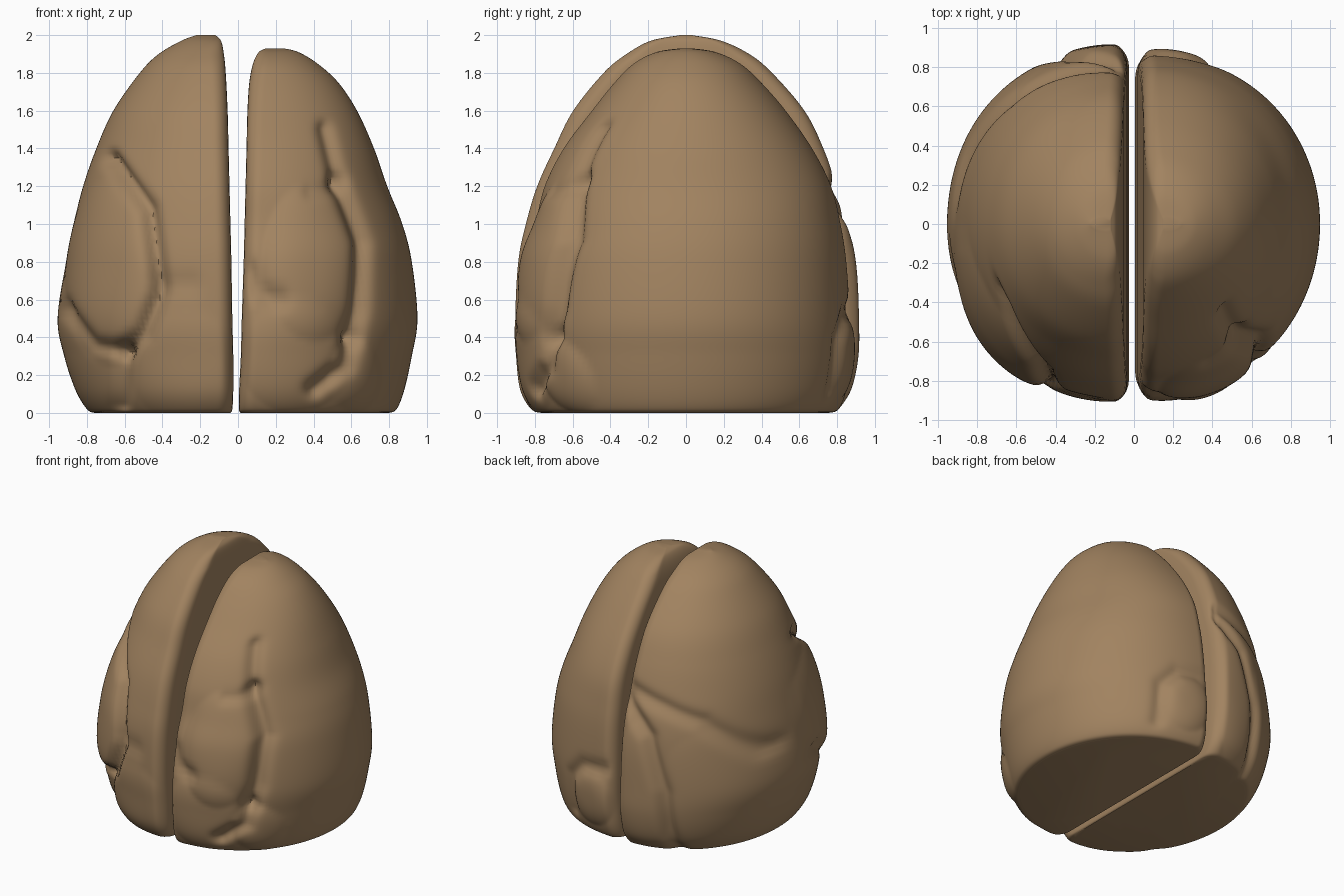
import bpy, bmesh, math
from mathutils import Vector

if "Cube" in bpy.data.objects:
    bpy.data.objects.remove(bpy.data.objects["Cube"])

stone = bpy.data.materials.new("brown stone")
stone.diffuse_color = (0.36, 0.228, 0.118, 1)
stone.use_nodes = True
stone.node_tree.nodes["Principled BSDF"].inputs["Base Color"].default_value = stone.diffuse_color

STEPS = 8     # levels between two profile rows
ARC = 64      # segments on each quarter of the outer curve
FLAT = 14     # segments across the inner face


def catmull(rows, k, t):
    p = [rows[min(max(k + i, 0), len(rows) - 1)] for i in (-1, 0, 1, 2)]
    return [0.5 * (2 * b + (c - a) * t + (2 * a - 5 * b + 4 * c - d) * t * t
                   + (3 * b - a - 3 * c + d) * t ** 3) for a, b, c, d in zip(*p)]


def dist(p, path):
    best = 9.0
    for a, b in zip(path, path[1:]):
        a, b = Vector(a), Vector(b)
        u = min(max((p - a).dot(b - a) / (b - a).length_squared, 0), 1)
        best = min(best, (p - a - (b - a) * u).length)
    return best


def section(inner, outer, yf, yb):
    """D-shaped outline: curved outside, flat inside, rounded inner corners."""
    w = max(outer - inner, 0.01)

    def side(y):
        pts = []
        c, r = min(0.1, 0.3 * y), min(0.08, 0.25 * w)
        for i in range(ARC + 1):
            q = math.sin(math.pi / 2 * (i / ARC) ** 1.4)
            e = 1 - min(q * w / r, 1)
            f = max(1 - q ** 2.25, 0) ** 0.5
            pts.append((inner + q * w, y * f - c * (1 - math.sqrt(max(1 - e * e, 0)))))
        return pts

    front = [(x, -y) for x, y in side(yf)]
    back = side(yb)[::-1][1:]
    y0, y1 = back[-1][1], front[0][1]
    flat = [(inner, y0 + (y1 - y0) * i / FLAT) for i in range(1, FLAT)]
    return front + back + flat


def half(name, s, rows, creases, lobes):
    """rows: z, inner x, outer x, front depth, back depth (x measured outward)."""
    bm = bmesh.new()
    rings = []
    for k in range(len(rows) - 1):
        last = k == len(rows) - 2
        for j in range(STEPS + (1 if last else 0)):
            z, xi, xo, yf, yb = catmull(rows, k, j / STEPS)
            z = max(z, 0)
            ring = []
            for n, (x, y) in enumerate(section(xi, xo, yf, yb)):
                push = 0
                if n <= 2 * ARC:
                    p, facing = Vector((x, z)), (1 if y > 0 else -1)
                    for fc, depth, width, path in creases:
                        if fc == facing:
                            push -= depth * math.exp(-(dist(p, path) / width) ** 2)
                    for fc, cx, cz, rx, rz, h in lobes:
                        if fc == facing:
                            r = math.hypot((x - cx) / rx, (z - cz) / rz)
                            push += h * max(1 - r ** 3, 0)
                    push *= min(abs(y) / 0.15, 1) * min((x - xi) / 0.05, 1)
                d = Vector((max(x - 0.25, 0), y))
                if d.length > 0:
                    d.normalize()
                ring.append(bm.verts.new((s * (x + d.x * push), y + d.y * push, z)))
            rings.append(ring)
    m = len(rings[0])
    for a, b in zip(rings, rings[1:]):
        for i in range(m):
            bm.faces.new((a[i], a[(i + 1) % m], b[(i + 1) % m], b[i]))
    bm.faces.new(rings[0][::-1])
    bm.faces.new(rings[-1])
    bmesh.ops.recalc_face_normals(bm, faces=bm.faces)
    me = bpy.data.meshes.new(name)
    bm.to_mesh(me)
    bm.free()
    ob = bpy.data.objects.new(name, me)
    bpy.context.collection.objects.link(ob)
    me.materials.append(stone)
    bpy.ops.object.select_all(action='DESELECT')
    ob.select_set(True)
    bpy.context.view_layer.objects.active = ob
    bpy.ops.object.shade_smooth_by_angle(angle=math.radians(50))


F, B = -1, 1

# taller left half
half("left_half", -1, [
    (0, .04, .76, .77, .76), (.02, .03, .80, .82, .81), (.12, .025, .86, .87, .87),
    (.3, .025, .92, .89, .90), (.5, .03, .955, .905, .90), (.8, .035, .91, .89, .89),
    (1.0, .04, .87, .85, .86), (1.2, .045, .82, .79, .80), (1.4, .05, .75, .70, .73),
    (1.6, .055, .66, .60, .63), (1.8, .065, .52, .44, .46), (1.9, .075, .42, .32, .34),
    (1.97, .09, .30, .19, .19), (2.0, .12, .22, .03, .03)],
    [(F, .06, .04, [(.67, 1.34), (.47, 1.08), (.41, .65), (.5, .42), (.6, .33)]),
     (F, .04, .045, [(.6, .33), (.62, .05)]),
     (F, .035, .04, [(.6, .33), (.75, .36), (.9, .55)]),
     (F, .015, .06, [(.42, .68), (.25, .68)]),
     (B, .045, .05, [(.07, 1.12), (.28, .9), (.4, .5), (.43, 0)]),
     (B, .03, .05, [(.1, 1.2), (.35, 1.12), (.6, 1.02), (.88, .75)])],
    [(F, .66, .75, .26, .5, .045), (F, .28, .25, .3, .3, .015),
     (B, .22, .5, .22, .5, .02), (B, .65, .5, .3, .45, .01)])

# lower right half
half("right_half", 1, [
    (0, .015, .80, .77, .76), (.02, .005, .84, .82, .81), (.12, .006, .88, .86, .85),
    (.3, .015, .92, .88, .87), (.5, .02, .95, .89, .87), (.8, .03, .92, .86, .85),
    (1.0, .035, .87, .80, .82), (1.2, .04, .79, .75, .77), (1.4, .045, .72, .65, .67),
    (1.6, .05, .63, .50, .53), (1.75, .06, .53, .38, .40), (1.85, .08, .42, .28, .29),
    (1.91, .11, .32, .16, .16), (1.93, .15, .24, .03, .03)],
    [(F, .04, .04, [(.46, 1.5), (.53, 1.22)]),
     (F, .06, .045, [(.53, 1.22), (.65, .9), (.64, .55), (.6, .4)]),
     (F, .05, .045, [(.6, .4), (.56, .25), (.4, .13)]),
     (F, .02, .035, [(.38, 1.17), (.53, 1.18)]),
     (F, .03, .05, [(.06, .75), (.1, .64), (.22, .6)]),
     (B, .025, .05, [(.1, .55), (.3, .52), (.42, .4), (.42, .12)])],
    [(F, .4, .8, .27, .42, .045), (F, .3, .3, .3, .3, .025), (F, .62, .2, .14, .2, .03),
     (B, .22, .3, .2, .22, .03)])
